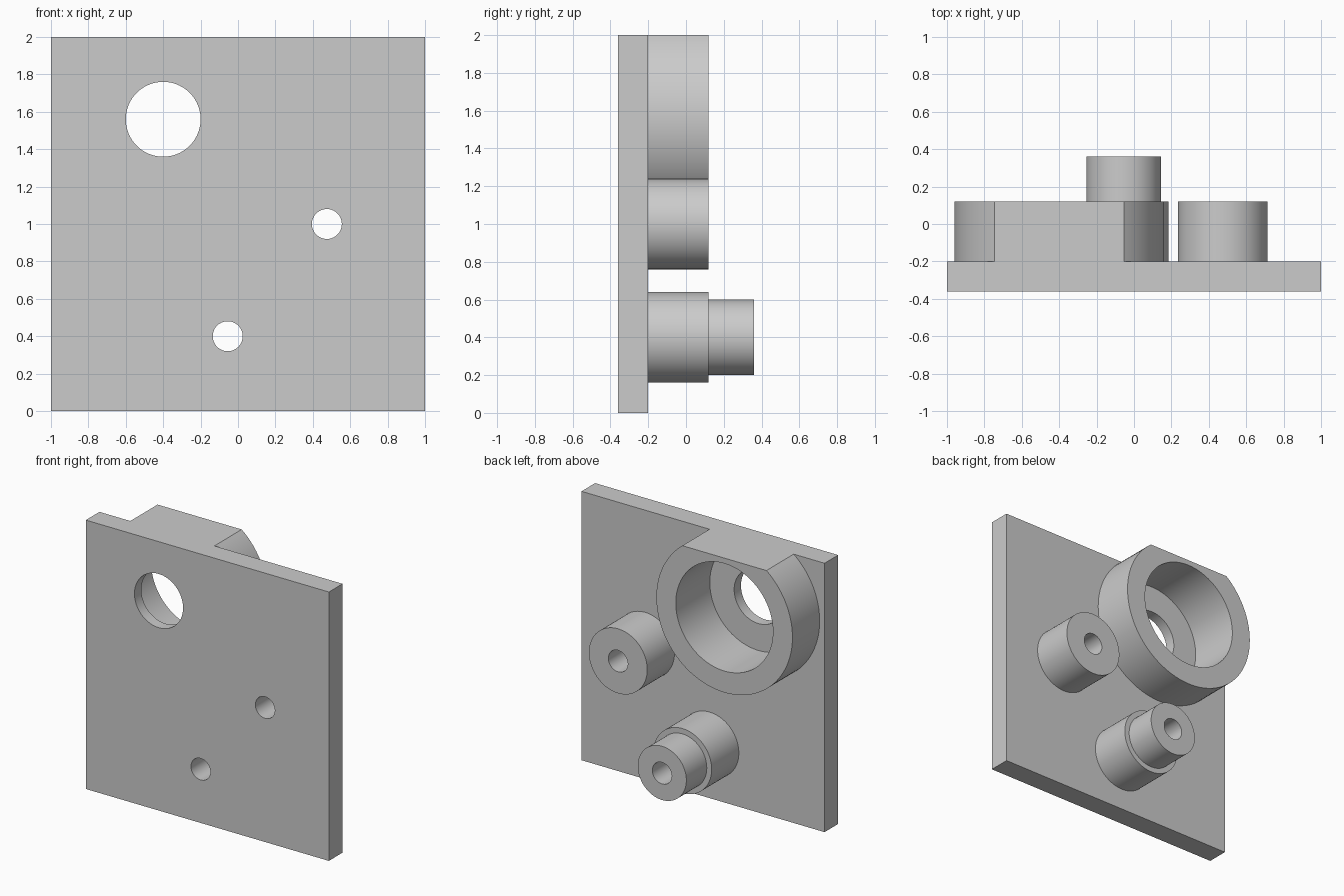
import bpy
import math

cube = bpy.data.objects.get("Cube")
if cube:
    bpy.data.objects.remove(cube, do_unlink=True)

grey = bpy.data.materials.new("plain_grey")
grey.use_nodes = True
colour = (0.6, 0.6, 0.6, 1)
grey.diffuse_color = colour
grey.node_tree.nodes["Principled BSDF"].inputs["Base Color"].default_value = colour

FRONT, FACE, RIM, TIP = -0.36, -0.2, 0.12, 0.36
EMBED = 0.05   # how far bosses sink into the plate
OVER = 0.1     # how far cutters overshoot


def finish(name):
    ob = bpy.context.object
    ob.name = name
    bpy.ops.object.transform_apply(location=True, rotation=True, scale=True)
    ob.data.materials.append(grey)
    return ob


def box(name, low, high):
    middle = [(a + b) / 2 for a, b in zip(low, high)]
    bpy.ops.mesh.primitive_cube_add(size=1, location=middle)
    bpy.context.object.scale = [b - a for a, b in zip(low, high)]
    return finish(name)


def rod(name, centre, radius, y0, y1):
    """Cylinder along y between two depths."""
    x, z = centre
    bpy.ops.mesh.primitive_cylinder_add(
        vertices=96, radius=radius, depth=y1 - y0,
        location=(x, (y0 + y1) / 2, z), rotation=(math.pi / 2, 0, 0))
    return finish(name)


def combine(body, tool, operation):
    """Apply a boolean, then discard the tool."""
    tool.hide_render = True
    mod = body.modifiers.new(tool.name, "BOOLEAN")
    mod.operation, mod.solver, mod.object = operation, "EXACT", tool
    bpy.context.view_layer.objects.active = body
    bpy.ops.object.modifier_apply(modifier=mod.name)
    bpy.data.objects.remove(tool, do_unlink=True)


ring_at, side_at, low_at = (-0.4, 1.56), (0.475, 1.0), (-0.055, 0.4)

# Flat plate
plate = box("mounting_plate", (-1, FRONT, 0), (1, FACE, 2))

# Large ring, trimmed flush with the plate's top edge
ring = rod("large_ring", ring_at, 0.56, FACE - EMBED, RIM)
combine(ring, box("top_trim", (-2, -1, 2), (2, 1, 3)), "DIFFERENCE")
combine(plate, ring, "UNION")

# Two small bosses, the lower one with a stepped tip
for name, centre in (("side_boss", side_at), ("lower_boss", low_at)):
    combine(plate, rod(name, centre, 0.24, FACE - EMBED, RIM), "UNION")
combine(plate, rod("lower_boss_tip", low_at, 0.2, RIM - EMBED, TIP), "UNION")

# Counterbore that stops inside the plate, and the through holes
combine(plate, rod("counterbore", ring_at, 0.4, FACE - 0.08, RIM + OVER), "DIFFERENCE")
for name, centre, radius in (("ring_hole", ring_at, 0.2),
                             ("side_hole", side_at, 0.08),
                             ("lower_hole", low_at, 0.08)):
    combine(plate, rod(name, centre, radius, FRONT - OVER, TIP + OVER), "DIFFERENCE")

# Smooth round walls, sharp rims
bpy.ops.object.select_all(action="DESELECT")
plate.select_set(True)
bpy.context.view_layer.objects.active = plate
bpy.ops.object.shade_smooth_by_angle(angle=math.radians(30))
